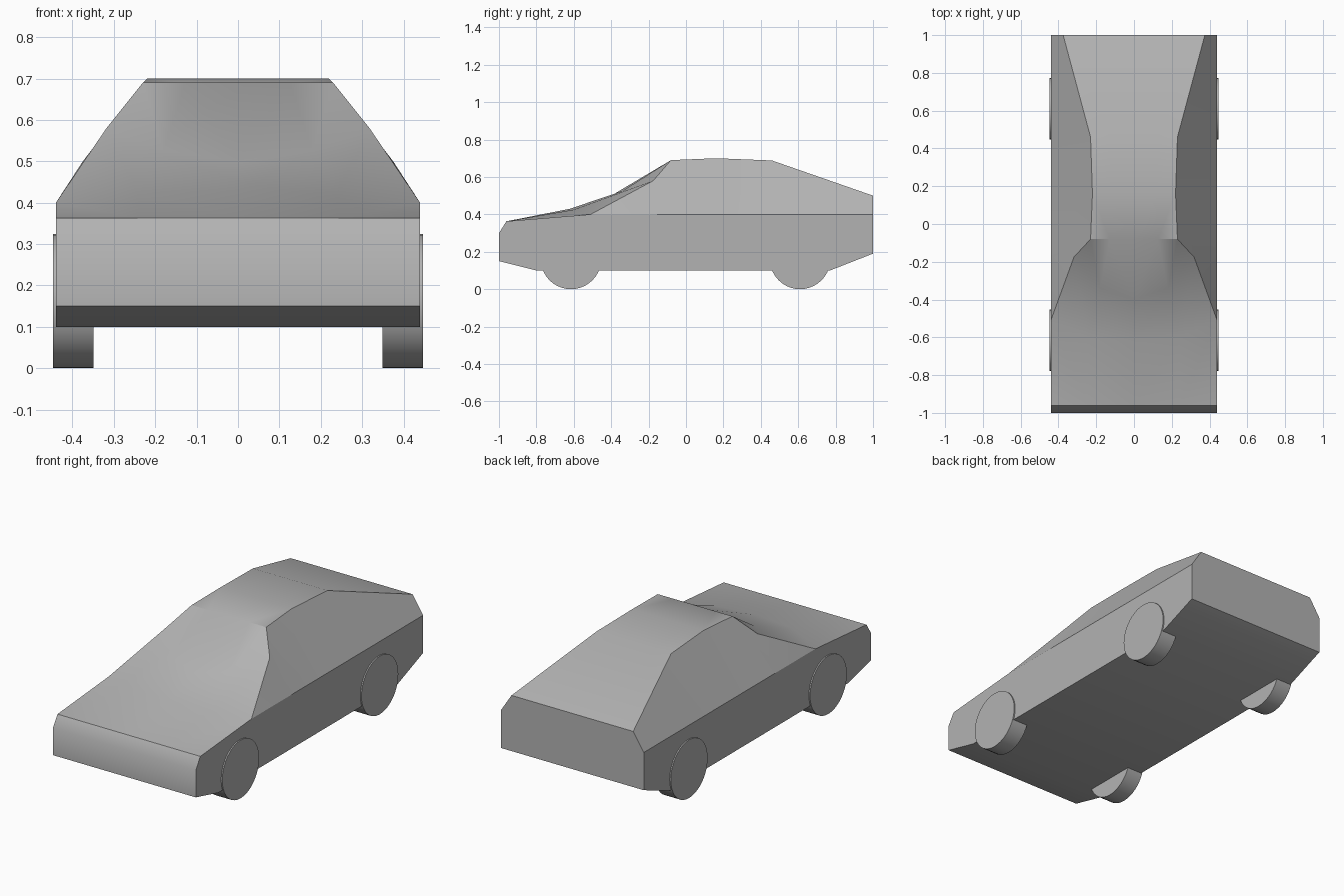
import bpy, bmesh, math

if "Cube" in bpy.data.objects:
    bpy.data.objects.remove(bpy.data.objects["Cube"])

W, BELT = 0.44, 0.40

# Mid grey shared by all parts
grey = bpy.data.materials.new("mid_grey")
grey.diffuse_color = (0.45, 0.45, 0.45, 1)
grey.use_nodes = True
grey.node_tree.nodes["Principled BSDF"].inputs["Base Color"].default_value = grey.diffuse_color


def finish(ob, angle):
    ob.data.materials.append(grey)
    bpy.ops.object.select_all(action='DESELECT')
    ob.select_set(True)
    bpy.context.view_layer.objects.active = ob
    bpy.ops.object.shade_smooth_by_angle(angle=math.radians(angle))


def flat_row(y, z, w=W):
    return [(0, y, z), (w * 0.55, y, z), (w, y, z)]


# Body half: rows run from the centre line to the edge, looping around the side profile
rows = [
    flat_row(-0.80, 0.10), flat_row(-1, 0.15), flat_row(-1, 0.30),
    flat_row(-0.96, 0.363),
    [(0, -0.62, 0.43), (0.24, -0.60, 0.425), (W, -0.51, BELT)],          # crowned bonnet
    [(0, -0.40, 0.50), (0.18, -0.34, 0.525), (0.318, -0.175, 0.58)],     # windscreen
    flat_row(-0.08, 0.69, 0.23), flat_row(0.16, 0.70, 0.22),             # roof
    flat_row(0.46, 0.688, 0.23),
    flat_row(1, 0.50, 0.375), flat_row(1, BELT), flat_row(1, 0.19),      # tail
    flat_row(0.77, 0.10),
]
bm = bmesh.new()
grid = [[bm.verts.new(p) for p in row] for row in rows]
for a, b in zip(grid, grid[1:] + grid[:1]):
    for i in range(2):
        bm.faces.new((a[i], a[i + 1], b[i + 1], b[i]))

# Sloping cabin side above the belt line, then the flat lower side
edge = [r[2] for r in grid]
belt = [edge[4]] + [bm.verts.new((W, edge[i].co.y, BELT)) for i in range(5, 9)] + [edge[10]]
for i in range(5):
    quad = [belt[i], belt[i + 1], edge[i + 5], edge[i + 4]]
    bm.faces.new(list(dict.fromkeys(quad)))
bm.faces.new(edge[:4] + belt + edge[11:])
bmesh.ops.recalc_face_normals(bm, faces=bm.faces)
mesh = bpy.data.meshes.new("car_body")
bm.to_mesh(mesh)
bm.free()
body = bpy.data.objects.new("car_body", mesh)
bpy.context.collection.objects.link(body)
mirror = body.modifiers.new("mirror", 'MIRROR')
mirror.use_clip = True
finish(body, 33)

# Wheels
for end, y in (("front", -0.615), ("rear", 0.61)):
    for side, s in (("left", -1), ("right", 1)):
        bpy.ops.mesh.primitive_cylinder_add(
            vertices=40, radius=0.162, depth=0.098,
            location=(s * 0.398, y, 0.162), rotation=(0, math.pi / 2, 0))
        wheel = bpy.context.object
        wheel.name = f"{end}_{side}_wheel"
        finish(wheel, 30)
